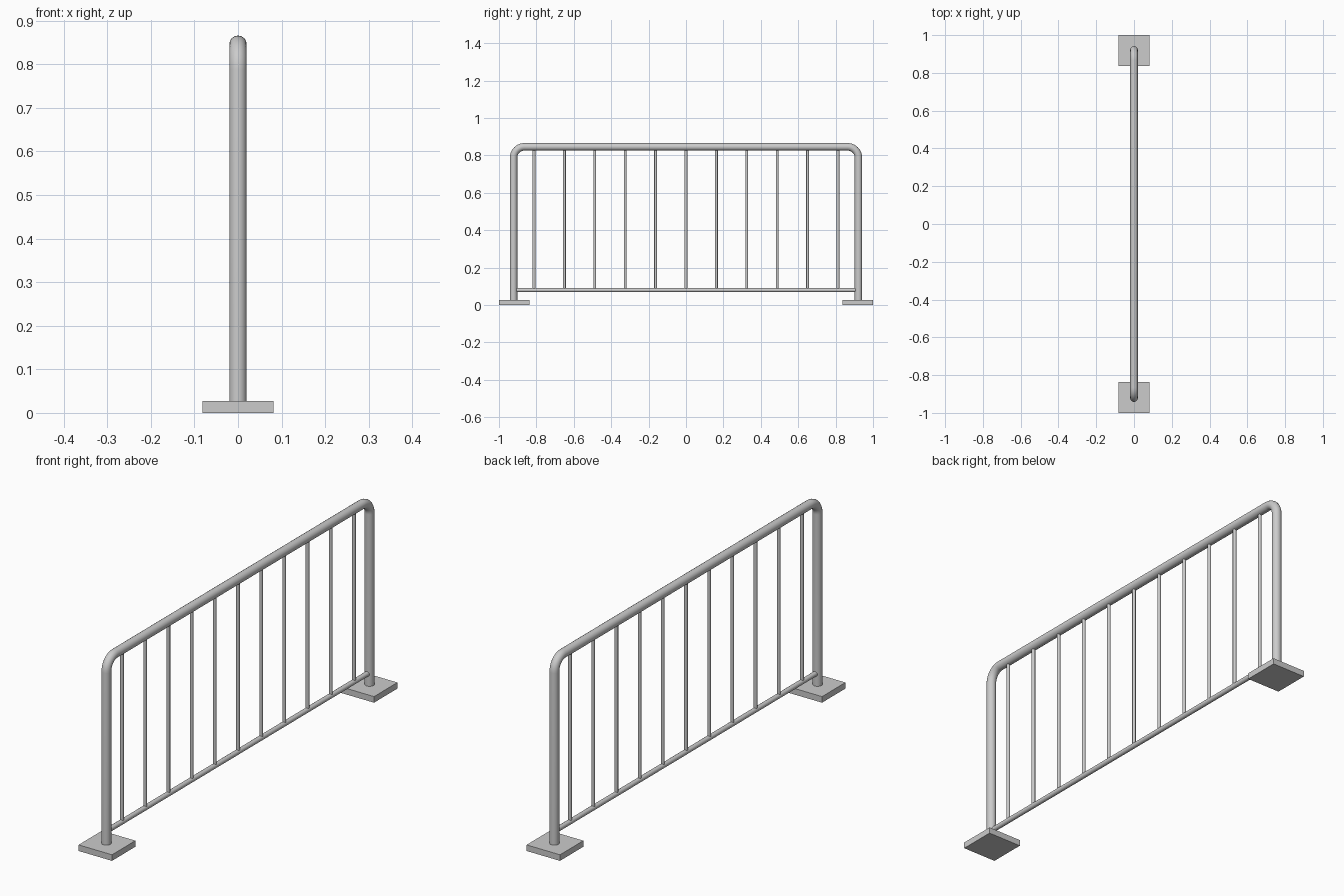
import bpy
from math import sin, cos, pi, radians

if "Cube" in bpy.data.objects:
    bpy.data.objects.remove(bpy.data.objects["Cube"])

POST_Y, TOP_Z, BEND = 0.922, 0.846, 0.058
PLATE, PLATE_H = 0.164, 0.027
TUBE_R, RAIL_R, BAR_R = 0.02, 0.011, 0.0075
RAIL_Z = 0.08


def smooth(obj):
    bpy.ops.object.select_all(action='DESELECT')
    obj.select_set(True)
    bpy.context.view_layer.objects.active = obj
    bpy.ops.object.shade_smooth_by_angle(angle=radians(40))


def rod(name, radius, length, loc, rot=(0, 0, 0), sides=16):
    bpy.ops.mesh.primitive_cylinder_add(vertices=sides, radius=radius, depth=length,
                                        location=loc, rotation=rot)
    obj = bpy.context.object
    obj.name = name
    smooth(obj)
    return obj


# Bent tube frame: post, rounded corner, top rail, rounded corner, post
half = [(POST_Y, PLATE_H - 0.01)]
for i in range(11):
    a = i / 10 * pi / 2
    half.append((POST_Y - BEND + BEND * cos(a), TOP_Z - BEND + BEND * sin(a)))
path = half + [(-y, z) for y, z in reversed(half)]
curve = bpy.data.curves.new("tube_frame", 'CURVE')
curve.dimensions = '3D'
curve.bevel_depth = TUBE_R
curve.bevel_resolution = 6
curve.use_fill_caps = True
spline = curve.splines.new('POLY')
spline.points.add(len(path) - 1)
for p, (y, z) in zip(spline.points, path):
    p.co = (0, y, z, 1)
frame = bpy.data.objects.new("tube_frame", curve)
bpy.context.collection.objects.link(frame)
bpy.ops.object.select_all(action='DESELECT')
frame.select_set(True)
bpy.context.view_layer.objects.active = frame
bpy.ops.object.convert(target='MESH')
smooth(bpy.context.object)

# Bottom rail between the posts
rod("bottom_rail", RAIL_R, 2 * POST_Y, (0, 0, RAIL_Z), (pi / 2, 0, 0))

# Evenly spaced vertical bars
for i in range(11):
    rod(f"vertical_bar_{i + 1}", BAR_R, TOP_Z - RAIL_Z,
        (0, (i - 5) * 0.1625, (TOP_Z + RAIL_Z) / 2))

# Square foot plates
for name, side in (("front_foot_plate", -1), ("back_foot_plate", 1)):
    bpy.ops.mesh.primitive_cube_add(size=1, location=(0, side * (1 - PLATE / 2), PLATE_H / 2))
    plate = bpy.context.object
    plate.name = name
    plate.scale = (PLATE, PLATE, PLATE_H)
    bpy.ops.object.transform_apply(location=False, rotation=False, scale=True)
